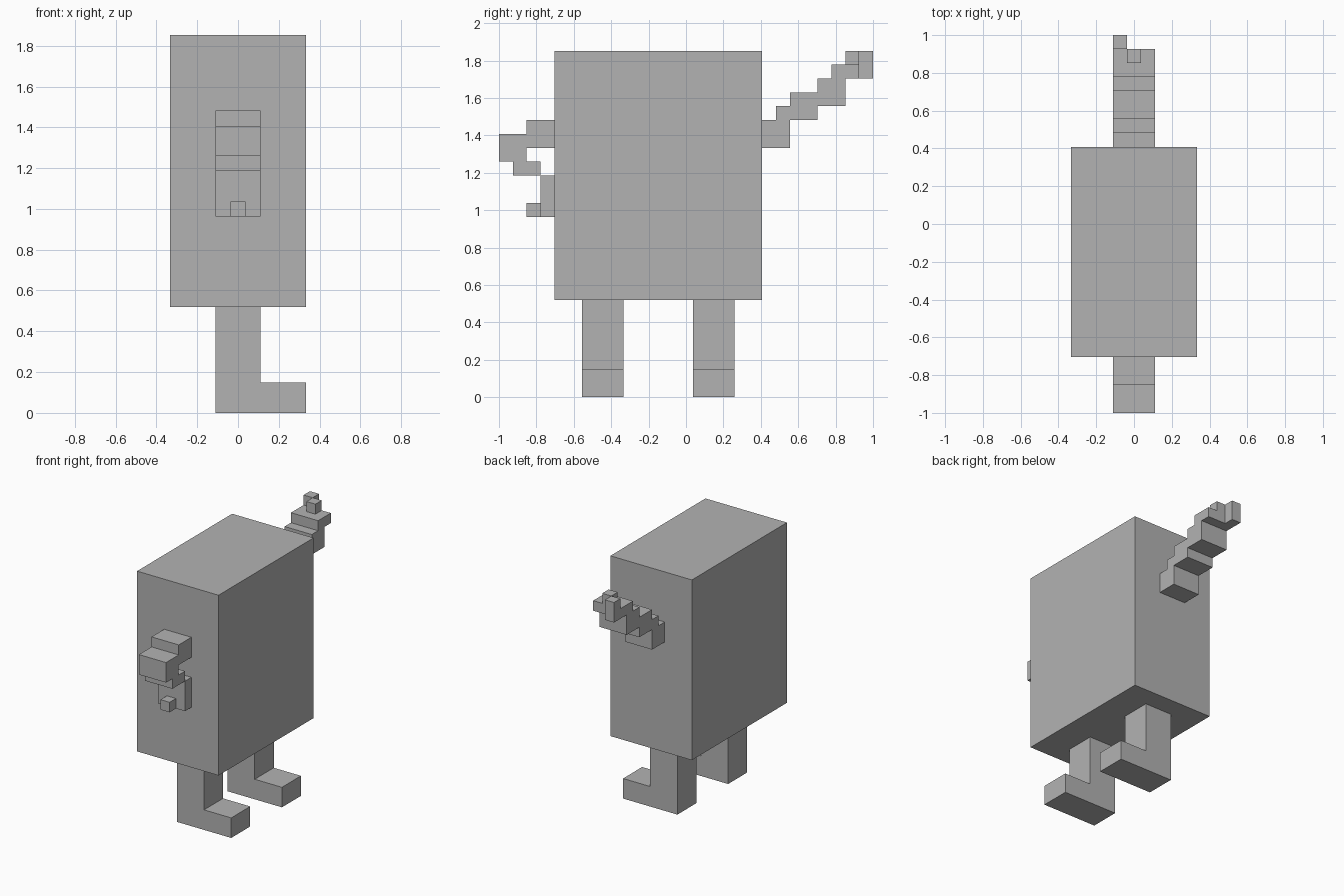
import bpy
import bmesh
from mathutils import Vector

if "Cube" in bpy.data.objects:
    bpy.data.objects.remove(bpy.data.objects["Cube"], do_unlink=True)

U = 2 / 27  # edge of one block: the model is 27 blocks deep

grey = bpy.data.materials.new("plain_grey")
grey.use_nodes = True
colour = (0.45, 0.45, 0.45, 1)
grey.diffuse_color = colour
grey.node_tree.nodes["Principled BSDF"].inputs["Base Color"].default_value = colour


def box(name, x, y, z):
    """Box from block ranges: x about the centre, y from the front, z from the floor."""
    lo = Vector((x[0] * U, y[0] * U - 1, z[0] * U))
    hi = Vector((x[1] * U, y[1] * U - 1, z[1] * U))
    bm = bmesh.new()
    bmesh.ops.create_cube(bm, size=1)
    bmesh.ops.scale(bm, vec=hi - lo, verts=bm.verts)
    mesh = bpy.data.meshes.new(name)
    bm.to_mesh(mesh)
    bm.free()
    mesh.materials.append(grey)
    obj = bpy.data.objects.new(name, mesh)
    obj.location = (lo + hi) / 2
    bpy.context.collection.objects.link(obj)
    return obj


def profile(name, x, outline):
    """Prism along x from a stepped outline of (y, z) block corners."""
    bm = bmesh.new()
    face = bm.faces.new([bm.verts.new((x[0] * U, y * U - 1, z * U)) for y, z in outline])
    sides = bmesh.ops.extrude_face_region(bm, geom=[face])["geom"]
    moved = [g for g in sides if isinstance(g, bmesh.types.BMVert)]
    bmesh.ops.translate(bm, vec=((x[1] - x[0]) * U, 0, 0), verts=moved)
    bmesh.ops.recalc_face_normals(bm, faces=bm.faces)
    mesh = bpy.data.meshes.new(name)
    bm.to_mesh(mesh)
    bm.free()
    mesh.materials.append(grey)
    obj = bpy.data.objects.new(name, mesh)
    bpy.context.collection.objects.link(obj)


LIMB = (-1.5, 1.5)
CENTRE = (-0.5, 0.5)

# Body
box("body", (-4.5, 4.5), (4, 19), (7, 25))

# Legs with feet pointing sideways
for side, y in (("front", 6), ("back", 14)):
    box(side + "_leg", LIMB, (y, y + 3), (2, 7))
    box(side + "_foot", (-1.5, 4.5), (y, y + 3), (0, 2))

# Front arm, bent down to a hand resting against the body
profile("front_arm", LIMB, [(4, 20), (2, 20), (2, 19), (0, 19), (0, 17), (1, 17), (1, 16),
                            (3, 16), (3, 17), (2, 17), (2, 18), (4, 18)])
box("front_hand", LIMB, (3, 4), (13, 16))
box("front_thumb", CENTRE, (2, 3), (13, 14))

# Back arm, stepping upward to a raised hand
profile("back_arm", LIMB, [(19, 18), (21, 18), (21, 20), (23, 20), (23, 21), (25, 21),
                           (25, 23), (26, 23), (26, 24), (24, 24), (24, 23), (23, 23),
                           (23, 22), (21, 22), (21, 21), (20, 21), (20, 20), (19, 20)])
box("back_thumb", CENTRE, (25, 26), (24, 25))
box("back_finger", (-1.5, -0.5), (26, 27), (23, 25))
